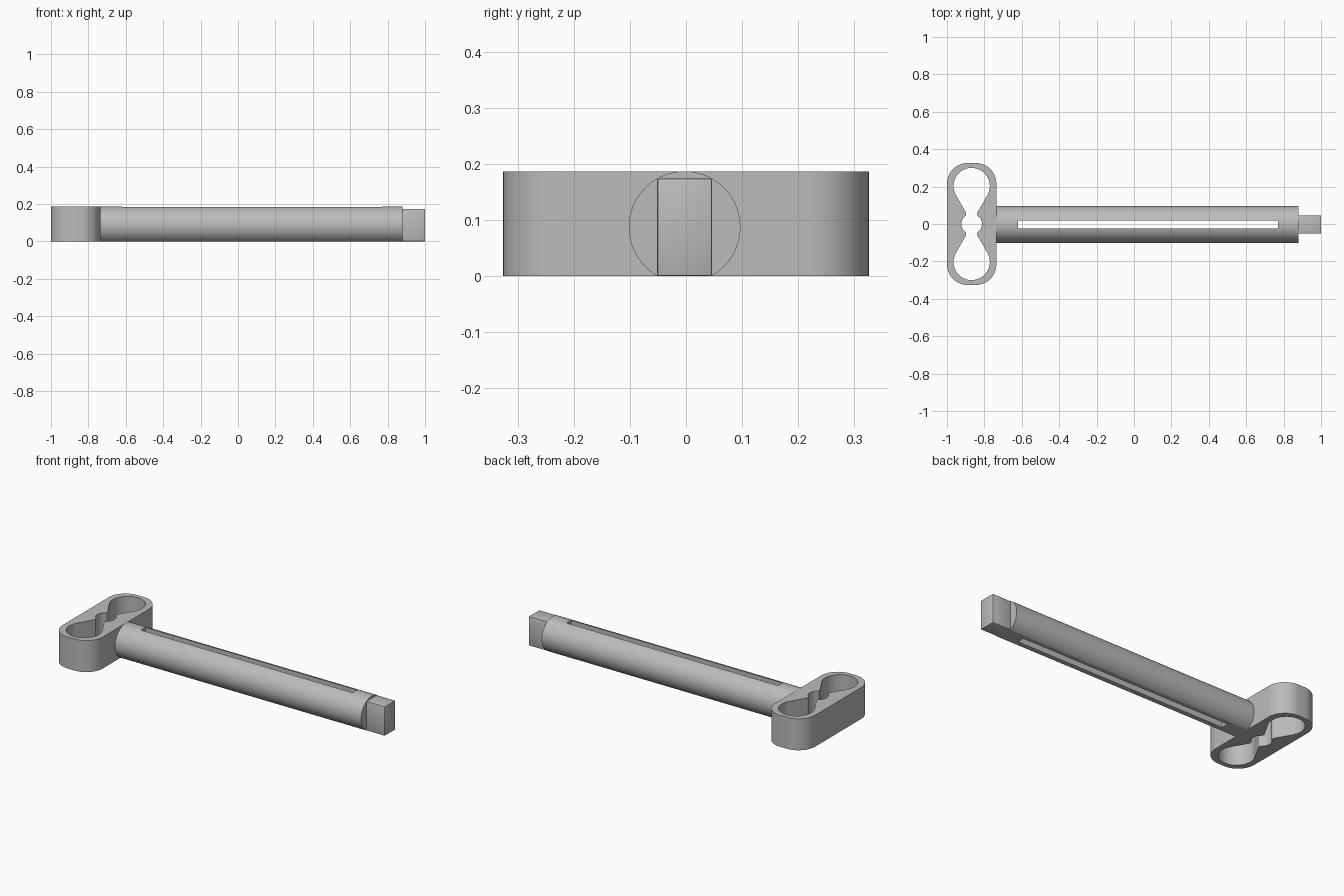
import bpy, bmesh
from math import sin, cos, pi, radians, asin
from mathutils import Vector

if "Cube" in bpy.data.objects:
    bpy.data.objects.remove(bpy.data.objects["Cube"])

HEIGHT = 0.187       # overall thickness
HANDLE_X = -0.868    # handle centre
AXIS_Y = -0.0025     # shaft centre line

grey = bpy.data.materials.new("plain grey")
grey.use_nodes = True
grey.diffuse_color = (0.5, 0.5, 0.5, 1)
grey.node_tree.nodes["Principled BSDF"].inputs["Base Color"].default_value = (0.5, 0.5, 0.5, 1)


def arc(cx, cy, r, start, end, steps):
    """Points on an arc, angles in degrees."""
    angles = [radians(start + (end - start) * i / steps) for i in range(steps + 1)]
    return [(cx + r * cos(a), cy + r * sin(a)) for a in angles]


def prism(name, points, sweep):
    """Sweep a closed outline of 3D points along a vector."""
    bm = bmesh.new()
    face = bm.faces.new([bm.verts.new(p) for p in points])
    moved = bmesh.ops.extrude_face_region(bm, geom=[face])["geom"]
    bmesh.ops.translate(bm, vec=Vector(sweep),
                        verts=[v for v in moved if isinstance(v, bmesh.types.BMVert)])
    bmesh.ops.recalc_face_normals(bm, faces=bm.faces)
    mesh = bpy.data.meshes.new(name)
    bm.to_mesh(mesh)
    bm.free()
    mesh.materials.append(grey)
    obj = bpy.data.objects.new(name, mesh)
    bpy.context.collection.objects.link(obj)
    return obj


def box(name, x0, x1, y0, y1, z0, z1):
    return prism(name, [(x0, y0, z0), (x0, y1, z0), (x0, y1, z1), (x0, y0, z1)],
                 (x1 - x0, 0, 0))


def activate(obj):
    bpy.ops.object.select_all(action="DESELECT")
    obj.select_set(True)
    bpy.context.view_layer.objects.active = obj


def cut(obj, cutter):
    cutter.hide_render = True
    mod = obj.modifiers.new("cut", "BOOLEAN")
    mod.operation = "DIFFERENCE"
    mod.solver = "EXACT"
    mod.object = cutter
    activate(obj)
    bpy.ops.object.modifier_apply(modifier=mod.name)
    bpy.data.objects.remove(cutter)


def smooth(obj):
    activate(obj)
    bpy.ops.object.shade_smooth_by_angle(angle=radians(25))


# Handle: rounded block with a double-bulb opening
half_w, half_l, r = 0.132, 0.326, 0.11
outline = []
for i, (sx, sy) in enumerate([(1, 1), (-1, 1), (-1, -1), (1, -1)]):
    outline += arc(sx * (half_w - r), sy * (half_l - r), r, i * 90, i * 90 + 90, 16)
handle = prism("handle", [(HANDLE_X + x, y, 0) for x, y in outline], (0, 0, HEIGHT))

# One quarter of the opening: centre bulge, rounded neck, end bulb
quarter = arc(0, 0, 0.055, 0, 38, 6)
quarter += arc(0.046, 0.054, 0.017, 230, 152, 5)
quarter += arc(0, 0.203, 0.097, -28, 90, 20)
half = quarter + [(-x, y) for x, y in reversed(quarter[:-1])]
opening = half + [(x, -y) for x, y in reversed(half[1:-1])]
cut(handle, prism("handle_opening", [(HANDLE_X + x, y, -0.1) for x, y in opening],
                  (0, 0, HEIGHT + 0.2)))
smooth(handle)

# Shaft: round bar with a flat underside and a long through slot
radius = 0.0995
centre_z = HEIGHT - radius
flat = 180 / pi * asin(centre_z / radius)
section = arc(AXIS_Y, centre_z, radius, -flat, 180 + flat, 56)
shaft = prism("shaft", [(-0.755, y, z) for y, z in section], (1.635, 0, 0))
cut(shaft, box("shaft_slot", -0.62, 0.77, AXIS_Y - 0.021, AXIS_Y + 0.021, -0.1, 0.3))
smooth(shaft)

# Square drive tip with softened edges
tip = box("drive_tip", 0.87, 1.0, AXIS_Y - 0.049, AXIS_Y + 0.049, 0, 0.174)
bevel = tip.modifiers.new("soft edges", "BEVEL")
bevel.width = 0.004
bevel.segments = 2
activate(tip)
bpy.ops.object.modifier_apply(modifier=bevel.name)
smooth(tip)
